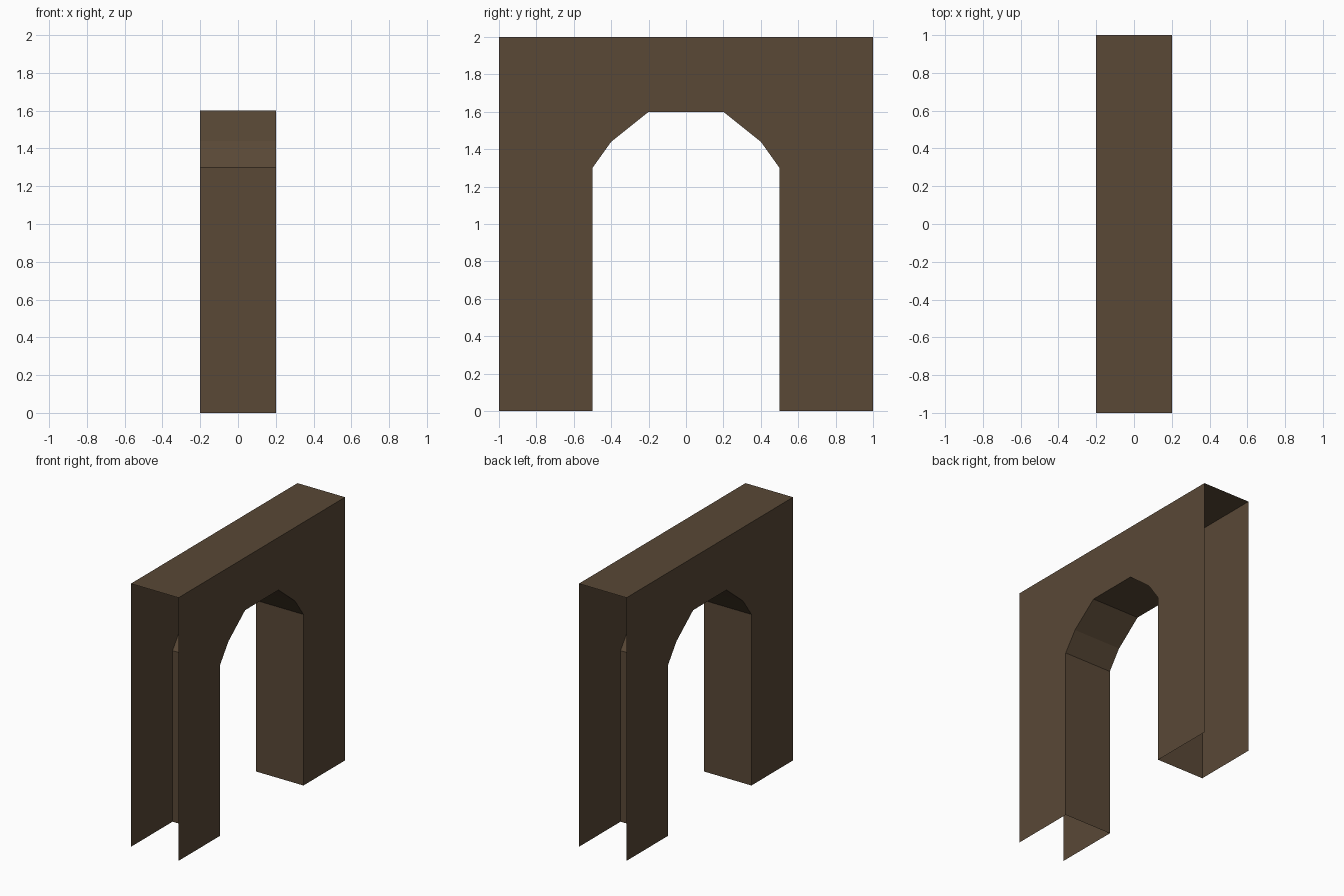
import bpy
import bmesh

cube = bpy.data.objects.get("Cube")
if cube:
    bpy.data.objects.remove(cube, do_unlink=True)

HALF_WIDTH = 0.2

# Brown paint
brown = bpy.data.materials.new("brown")
colour = (0.100, 0.065, 0.037, 1)
brown.diffuse_color = colour
brown.use_nodes = True
brown.node_tree.nodes["Principled BSDF"].inputs["Base Color"].default_value = colour

# Half outline of the archway (y, z), mirrored to make the full profile
half = [(1, 2), (1, 0), (0.5, 0), (0.5, 1.3), (0.4, 1.44), (0.2, 1.6)]
outline = half + [(-y, z) for y, z in reversed(half)]

# Extrude the profile across the thickness
bm = bmesh.new()
side = bm.faces.new([bm.verts.new((-HALF_WIDTH, y, z)) for y, z in outline])
extruded = bmesh.ops.extrude_face_region(bm, geom=[side], use_keep_orig=True)
moved = [v for v in extruded["geom"] if isinstance(v, bmesh.types.BMVert)]
bmesh.ops.translate(bm, vec=(2 * HALF_WIDTH, 0, 0), verts=moved)
bmesh.ops.recalc_face_normals(bm, faces=bm.faces)


# The shell is open at both ends and under the legs
def is_open(face):
    centre = face.calc_center_median()
    return abs(centre.y) > 0.99 or centre.z < 0.01


bmesh.ops.delete(bm, geom=[f for f in bm.faces if is_open(f)], context='FACES_ONLY')
loose = [e for e in bm.edges if not e.link_faces]
bmesh.ops.delete(bm, geom=loose, context='EDGES')

mesh = bpy.data.meshes.new("archway")
bm.to_mesh(mesh)
bm.free()
mesh.materials.append(brown)
archway = bpy.data.objects.new("archway", mesh)
bpy.context.collection.objects.link(archway)
